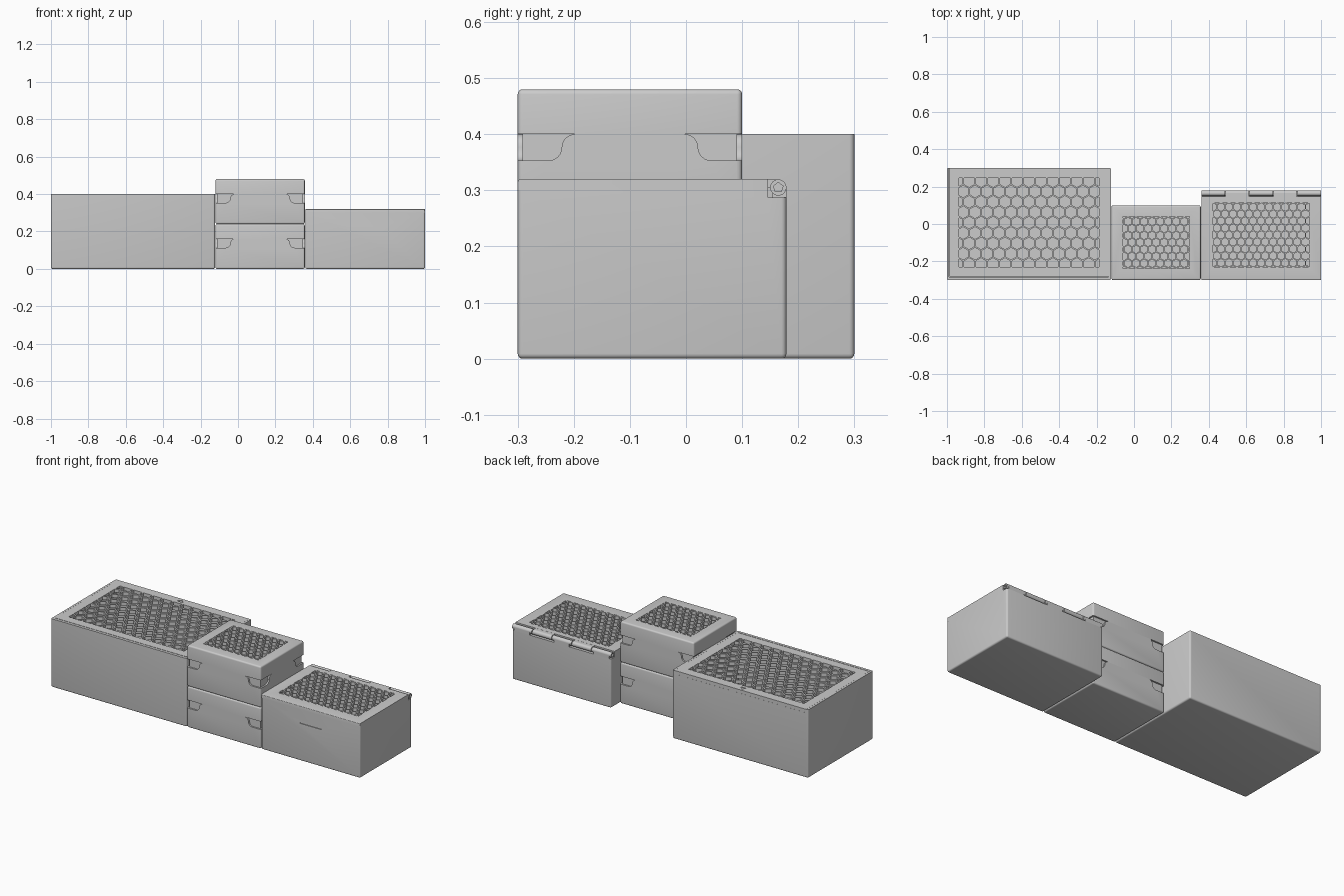
import bpy, bmesh, math
from mathutils import Vector, Matrix

cube = bpy.data.objects.get("Cube")
if cube:
    bpy.data.objects.remove(cube, do_unlink=True)

GREY = (0.6, 0.6, 0.6, 1)
mat = bpy.data.materials.new("light grey plastic")
mat.use_nodes = True
mat.diffuse_color = GREY
mat.node_tree.nodes["Principled BSDF"].inputs["Base Color"].default_value = GREY
WALL = 0.02


def finish(name, bm):
    bmesh.ops.recalc_face_normals(bm, faces=bm.faces)
    mesh = bpy.data.meshes.new(name)
    bm.to_mesh(mesh)
    bm.free()
    obj = bpy.data.objects.new(name, mesh)
    bpy.context.collection.objects.link(obj)
    mesh.materials.append(mat)
    return obj


def block(name, lo, hi, round_if=None, radius=0.009):
    """Box between two corners; edges chosen by round_if(midpoint, direction) are rounded."""
    bm = bmesh.new()
    lo, hi = Vector(lo), Vector(hi)
    size = hi - lo
    bmesh.ops.create_cube(bm, size=1, matrix=Matrix.Translation((lo + hi) / 2) @ Matrix.Diagonal((*size, 1)))
    if round_if:
        mid = (lo + hi) / 2
        edges = [e for e in bm.edges
                 if round_if((e.verts[0].co + e.verts[1].co) / 2 - mid, e.verts[0].co - e.verts[1].co)]
        bmesh.ops.bevel(bm, geom=edges, offset=radius, segments=4, profile=0.5, affect='EDGES')
    return finish(name, bm)


def upright(m, d):
    return abs(d.z) > 1e-4


def bottom_rounded(m, d):
    return upright(m, d) or m.z < -1e-4


def top_rounded(m, d):
    return upright(m, d) or m.z > 1e-4


def cut(obj, *cutters):
    """Subtract the cutters, bake the result and drop them."""
    for c in cutters:
        c.hide_render = True
        mod = obj.modifiers.new("cut", 'BOOLEAN')
        mod.operation, mod.solver, mod.object = 'DIFFERENCE', 'EXACT', c
    graph = bpy.context.evaluated_depsgraph_get()
    graph.update()
    baked = bpy.data.meshes.new_from_object(obj.evaluated_get(graph))
    obj.modifiers.clear()
    obj.data = baked
    for c in cutters:
        bpy.data.objects.remove(c, do_unlink=True)
    return obj


def prism(name, outlines, depth):
    """Extrude flat outlines along a vector."""
    bm = bmesh.new()
    for pts in outlines:
        bm.faces.new([bm.verts.new(p) for p in pts])
    new = bmesh.ops.extrude_face_region(bm, geom=bm.faces[:], use_keep_orig=True)["geom"]
    bmesh.ops.translate(bm, vec=depth, verts=[v for v in new if isinstance(v, bmesh.types.BMVert)])
    return finish(name, bm)


def honeycomb(x0, x1, y0, y1, z, pitch, flats):
    """Cutter of hexagons clipped to a rectangle."""
    bm = bmesh.new()
    row = pitch * math.sqrt(3) / 2
    rad = flats / math.sqrt(3)
    cx, cy = (x0 + x1) / 2, (y0 + y1) / 2
    for j in range(-8, 9):
        for i in range(-9, 10):
            x, y = cx + (i + (j % 2) / 2) * pitch, cy + j * row
            if x0 - rad < x < x1 + rad and y0 - rad < y < y1 + rad:
                bm.faces.new([bm.verts.new((x + rad * math.sin(k * math.pi / 3),
                                            y + rad * math.cos(k * math.pi / 3), z)) for k in range(6)])
    for co, no in (((x0, 0, 0), (-1, 0, 0)), ((x1, 0, 0), (1, 0, 0)),
                   ((0, y0, 0), (0, -1, 0)), ((0, y1, 0), (0, 1, 0))):
        bmesh.ops.bisect_plane(bm, geom=bm.verts[:] + bm.edges[:] + bm.faces[:],
                               plane_co=co, plane_no=no, clear_outer=True)
    tiny = [f for f in bm.faces if f.calc_area() < 1e-5]
    bmesh.ops.delete(bm, geom=tiny, context='FACES')
    new = bmesh.ops.extrude_face_region(bm, geom=bm.faces[:], use_keep_orig=True)["geom"]
    bmesh.ops.translate(bm, vec=(0, 0, -0.1), verts=[v for v in new if isinstance(v, bmesh.types.BMVert)])
    return finish("hex_cutter", bm)


def cavity(lo, hi):
    return block("cavity_cutter", lo, hi)


def rod(name, x0, x1, y, z, radius, sides):
    pts = [(x0, y + radius * math.sin(2 * math.pi * k / sides), z + radius * math.cos(2 * math.pi * k / sides))
           for k in range(sides)]
    return prism(name, [pts], (x1 - x0, 0, 0))


# Large box with a sliding lid
X0, X1, Y0, Y1, H = -1.0, -0.123, -0.3, 0.3, 0.4
tray = block("large_box", (X0, Y0, 0), (X1, Y1, H), bottom_rounded)
cut(tray, cavity((X0 + WALL, Y0 + WALL, WALL), (X1 - WALL, Y1 - WALL, H + 0.1)),
    block("lid_slot", (X0 + 0.012, Y0 + 0.016, H - WALL), (X1 - 0.012, Y1 + 0.1, H + 0.1)))
lid = block("large_lid", (X0 + 0.0125, Y0 + 0.019, H - WALL), (X1 - 0.0125, Y1 - 0.0005, H))
cut(lid, honeycomb(-0.935, -0.188, -0.23, 0.245, H + 0.05, 0.064, 0.056),
    prism("thumb_notch", [[(-0.58, 0.265, H - 0.004), (-0.54, 0.265, H - 0.004), (-0.56, 0.285, H - 0.004)]],
          (0, 0, 0.05)))


# Two stacked small boxes with corner finger recesses
X0, X1, Y0, Y1, H, SEAM = -0.12, 0.357, -0.3, 0.1, 0.24, 0.16


def recess_profile():
    r, low = 0.0235, 0.113
    arc = [i * math.pi / 12 for i in range(7)]
    pts = [(-0.02, low)]
    pts += [(0.055 + r * math.sin(a), low + r - r * math.cos(a)) for a in arc]
    pts += [(0.055 + 2 * r - r * math.cos(a), low + r + r * math.sin(a)) for a in arc[1:]]
    return pts + [(0.055 + 2 * r, SEAM + 0.02), (-0.02, SEAM + 0.02)]


def recesses(base, on_sides):
    deep, outlines = 0.009, []
    for at_low in (True, False):
        for from_low in (True, False):
            if on_sides:
                x = X0 - 0.05 if at_low else X1 - deep
                outlines.append([(x, Y0 + u if from_low else Y1 - u, base + z) for u, z in recess_profile()])
            else:
                y = Y0 - 0.05 if at_low else Y1 - deep
                outlines.append([(X0 + u if from_low else X1 - u, y, base + z) for u, z in recess_profile()])
    length = deep + 0.05
    return prism("recess_cutter", outlines, (length, 0, 0) if on_sides else (0, length, 0))


for label, base in (("lower", 0.0), ("upper", H)):
    tray = block(label + "_small_box", (X0, Y0, base), (X1, Y1, base + SEAM), bottom_rounded)
    cut(tray, cavity((X0 + WALL, Y0 + WALL, base + WALL), (X1 - WALL, Y1 - WALL, base + H)),
        recesses(base, True), recesses(base, False))
    cap = block(label + "_small_lid", (X0, Y0, base + SEAM), (X1, Y1, base + H), top_rounded)
    cut(cap, cavity((X0 + WALL, Y0 + WALL, base), (X1 - WALL, Y1 - WALL, base + H - WALL)),
        honeycomb(-0.06, 0.297, -0.237, 0.04, base + H + 0.05, 0.043, 0.036))


# Medium box with a hinged lid
X0, X1, Y0, Y1, H = 0.36, 1.0, -0.3, 0.179, 0.32
PY, PZ, PR = 0.1645, 0.305, 0.0145
tray = block("hinged_box", (X0, Y0, 0), (X1, Y1, H - WALL), bottom_rounded)
cut(tray, cavity((X0 + WALL, Y0 + WALL, WALL), (X1 - WALL, Y1 - 0.04, H)),
    block("hinge_slot", (X0 - 0.1, PY - 0.018, PZ - 0.018), (X1 + 0.1, Y1 + 0.1, H)),
    block("front_slit", (0.61, Y0 - 0.1, 0.218), (0.75, Y0 + 0.004, 0.222)))
lid = block("hinged_lid", (X0, Y0, H - WALL), (X1, PY - 0.018, H),
            lambda m, d: m.y < -1e-4 and top_rounded(m, d), 0.005)
cut(lid, honeycomb(0.422, 0.938, -0.232, 0.115, H + 0.05, 0.043, 0.036))

# Hinge knuckles alternate between box and lid
step = (X1 - X0) / 5
for i in range(5):
    a, b = X0 + i * step, X0 + (i + 1) * step
    a, b = a + (0.002 if i else 0), b - (0.002 if i < 4 else 0)
    knuckle = rod(f"hinge_knuckle_{i + 1}", a, b, PY, PZ, PR, 24)
    if i in (0, 4):
        end = X0 - 0.01 if i == 0 else X1 - 0.01
        cut(knuckle, rod("pin_hole", end, end + 0.02, PY, PZ, 0.009, 5))
    if i % 2:
        block(f"hinge_arm_{i + 1}", (a, PY - 0.02, PZ), (b, PY, PZ + PR))
    else:
        block(f"hinge_foot_{i + 1}", (a + 0.012, PY - 0.01, PZ - 0.02), (b - 0.012, PY + PR, PZ))

# Smooth the rounded edges, keep corners crisp
bpy.ops.object.select_all(action='DESELECT')
parts = [o for o in bpy.context.scene.objects if o.type == 'MESH' and mat.name in o.data.materials]
for o in parts:
    o.select_set(True)
bpy.context.view_layer.objects.active = parts[0]
bpy.ops.object.shade_smooth_by_angle(angle=math.radians(35))
